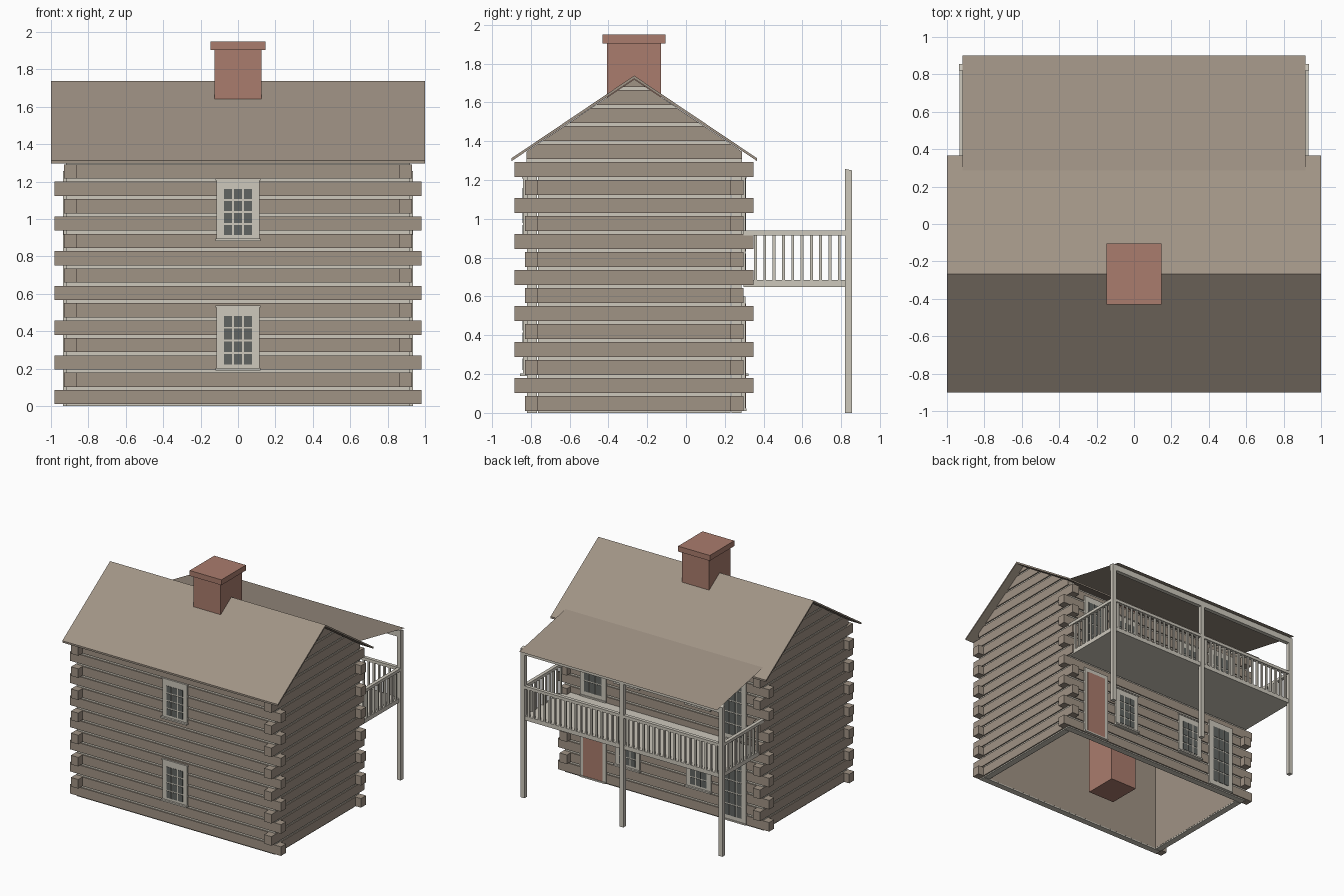
import bpy, bmesh

if "Cube" in bpy.data.objects:
    bpy.data.objects.remove(bpy.data.objects["Cube"])


def material(name, srgb):
    m = bpy.data.materials.new(name)
    lin = [((c / 255 + 0.055) / 1.055) ** 2.4 for c in srgb]
    m.diffuse_color = (*lin, 1)
    m.use_nodes = True
    m.node_tree.nodes["Principled BSDF"].inputs["Base Color"].default_value = m.diffuse_color
    return m


WOOD = material("weathered_wood", (160, 147, 133))
PALE = material("pale_trim", (205, 200, 188))
BRICK = material("red_brick", (170, 124, 109))
GLASS = material("dark_glass", (97, 101, 98))


def finish(name, bm, mat):
    bmesh.ops.recalc_face_normals(bm, faces=bm.faces[:])
    me = bpy.data.meshes.new(name)
    bm.to_mesh(me)
    bm.free()
    me.materials.append(mat)
    ob = bpy.data.objects.new(name, me)
    bpy.context.collection.objects.link(ob)
    return ob


def prism(bm, x0, x1, yz):
    """Extrude a y-z outline along x."""
    a = [bm.verts.new((x0, y, z)) for y, z in yz]
    b = [bm.verts.new((x1, y, z)) for y, z in yz]
    bm.faces.new(a)
    bm.faces.new(b[::-1])
    n = len(yz)
    for i in range(n):
        j = (i + 1) % n
        bm.faces.new((a[i], b[i], b[j], a[j]))


def box(bm, x0, x1, y0, y1, z0, z1):
    y0, y1 = sorted((y0, y1))
    prism(bm, x0, x1, [(y0, z0), (y1, z0), (y1, z1), (y0, z1)])


def boxes(name, mat, items):
    bm = bmesh.new()
    for it in items:
        box(bm, *it)
    return finish(name, bm, mat)


# Main dimensions
X, Y0, Y1, T = 0.93, -0.83, 0.297, 0.067
RIDGE_Y, RIDGE_Z, SLOPE = -0.267, 1.72, 0.672
STEP, LOG = 0.0928, 0.076


def log_z(n):
    return 0.01 + n * STEP


# Interlocking wall logs, alternate courses running past the corners
front_back, sides = [], []
for n in range(14):
    z0, z1 = log_z(n), log_z(n) + LOG
    ex = 0.98 if n % 2 == 0 else X - T
    ya, yb = (Y0 + T, Y1 - T) if n % 2 == 0 else (-0.885, 0.347)
    for y in (Y0, Y1 - T):
        front_back.append((-ex, ex, y, y + T, z0, z1))
    for x in (-X, X - T):
        sides.append((x, x + T, ya, yb, z0, z1))
boxes("front_and_back_logs", WOOD, front_back)
boxes("side_logs", WOOD, sides)


def gable_outline(z0, z1):
    """Slice of the gable between two heights, under the roof slope."""
    half = (Y1 - Y0) / 2 - 0.008
    knee = RIDGE_Z - half * SLOPE
    levels = [z0] + ([knee] if z0 < knee < z1 else []) + [z1]
    w = [(min(half, max(0, (RIDGE_Z - z) / SLOPE)), z) for z in levels]
    left = [(RIDGE_Y - h, z) for h, z in w]
    right = [(RIDGE_Y + h, z) for h, z in w if h > 1e-4]
    return left + right[::-1]


# Gable logs and the chinking behind them
bm = bmesh.new()
for n in range(14, 19):
    for x in (-X, X - T):
        prism(bm, x, x + T, gable_outline(log_z(n), min(log_z(n) + LOG, RIDGE_Z)))
finish("gable_logs", bm, WOOD)
bm = bmesh.new()
for x in (-X + 0.01, X - T + 0.005):
    prism(bm, x, x + T - 0.015, gable_outline(1.29, RIDGE_Z - 0.002))
finish("gable_chinking", bm, PALE)

# Chinking strips filling the gaps between wall logs
chink = []
for n in range(-1, 14):
    z0, z1 = max(0, log_z(n) + LOG), log_z(n + 1)
    for y in (Y0 + 0.01, Y1 - T + 0.005):
        chink.append((-X + 0.01, X - 0.01, y, y + T - 0.015, z0, z1))
    for x in (-X + 0.01, X - T + 0.005):
        chink.append((x, x + T - 0.015, Y0 + T, Y1 - T, z0, z1))
boxes("wall_chinking", PALE, chink)

# Smooth interior lining, open at the bottom
bm = bmesh.new()
xi, ya, yb = X - T - 0.002, Y0 + T + 0.002, Y1 - T - 0.002
ring = [(-xi, ya), (xi, ya), (xi, yb), (-xi, yb)]
lo = [bm.verts.new((x, y, 0.005)) for x, y in ring]
hi = [bm.verts.new((x, y, 1.30)) for x, y in ring]
for i in range(4):
    j = (i + 1) % 4
    bm.faces.new((lo[j], lo[i], hi[i], hi[j]))
finish("interior_lining", bm, WOOD)

# Main roof
bm = bmesh.new()
prism(bm, -1, 1, [(-0.9, 1.312), (RIDGE_Y, 1.738), (0.367, 1.312),
                  (0.367, 1.297), (RIDGE_Y, 1.722), (-0.9, 1.297)])
finish("main_roof", bm, WOOD)

# Porch roof, a thin sheet
bm = bmesh.new()
bm.faces.new([bm.verts.new(p) for p in ((-0.917, 0.285, 1.366), (0.917, 0.285, 1.366),
                                        (0.917, 0.9, 1.243), (-0.917, 0.9, 1.243))])
finish("porch_roof", bm, WOOD)

# Chimney
boxes("chimney", BRICK, [(-0.125, 0.125, -0.408, -0.128, 0, 1.905),
                         (-0.147, 0.147, -0.43, -0.105, 1.905, 1.95)])

trim, panes = [], []


def glazing(x, half, z0, z1, wall, s, rows):
    """Dark panes in three columns; s is the outward y direction."""
    w, h, bar = 2 * half / 3, (z1 - z0) / rows, 0.005
    for c in range(3):
        for r in range(rows):
            xa, za = x - half + c * w, z0 + r * h
            panes.append((xa + bar, xa + w - bar, wall, wall + s * 0.003,
                          za + bar, za + h - bar))


def window(x, z0, z1, wall, s):
    f = wall + s * 0.009
    trim.append((x - 0.115, x + 0.115, wall - s * 0.02, f, z0, z1))
    trim.append((x - 0.12, x + 0.12, wall, wall + s * 0.014, z1 - 0.01, z1))
    trim.append((x - 0.12, x + 0.12, wall, wall + s * 0.025, z0, z0 + 0.013))
    glazing(x, 0.08, z0 + 0.027, z1 - 0.052, f, s, 4)


def door_frame(x, z0, z1, wall):
    trim.append((x - 0.12, x + 0.12, wall - 0.02, wall + 0.009, z0, z1))
    trim.append((x - 0.12, x + 0.12, wall, wall + 0.016, z0, z0 + 0.012))


# Windows: front pair, back pairs on both floors
for z0, z1 in ((0.19, 0.538), (0.883, 1.217)):
    window(0, z0, z1, Y0, -1)
    for x in (-0.33, 0.33):
        window(x, z0, z1, Y1, 1)

# Doors: solid and glazed below, two glazed above
for x, z0, z1 in ((0.65, 0.01, 0.6), (-0.65, 0.01, 0.6), (0.65, 0.69, 1.26), (-0.65, 0.69, 1.26)):
    door_frame(x, z0, z1, Y1)
    if x < 0 or z0 > 0.5:
        glazing(x, 0.085, z0 + 0.04, z1 - 0.045, Y1 + 0.009, 1, 5)
boxes("door_panel", BRICK, [(0.56, 0.74, Y1, Y1 + 0.013, 0.024, 0.565)])
boxes("window_and_door_frames", PALE, trim)
boxes("glass_panes", GLASS, panes)

# Porch deck, posts and beam
PY0, PY1 = 0.82, 0.855
boxes("porch_deck", PALE, [(-0.92, 0.92, Y1, 0.845, 0.65, 0.685)])
boxes("porch_posts", PALE, [(x - 0.0175, x + 0.0175, PY0, PY1, 0, 1.205) for x in (-0.918, 0, 0.918)])
bm = bmesh.new()
prism(bm, -0.936, 0.936, [(PY0, 1.2), (PY1, 1.2), (PY1, 1.25), (PY0, 1.257)])
finish("porch_beam", bm, PALE)

# Porch railing
rail = [(-0.918, 0.918, 0.823, 0.852, 0.915, 0.94)]
for x in (-0.918, 0.918):
    rail.append((x - 0.0145, x + 0.0145, Y1, PY0, 0.915, 0.94))
boxes("porch_handrails", PALE, rail)
B = 0.0075
bal = []
for i in range(10):
    y = 0.358 + i * 0.048
    bal += [(x - B, x + B, y - B, y + B, 0.685, 0.915) for x in (-0.911, 0.911)]
for i in range(1, 19):
    x = i * 0.918 / 19
    bal += [(s * x - B, s * x + B, 0.83, 0.845, 0.685, 0.915) for s in (-1, 1)]
boxes("porch_balusters", PALE, bal)
